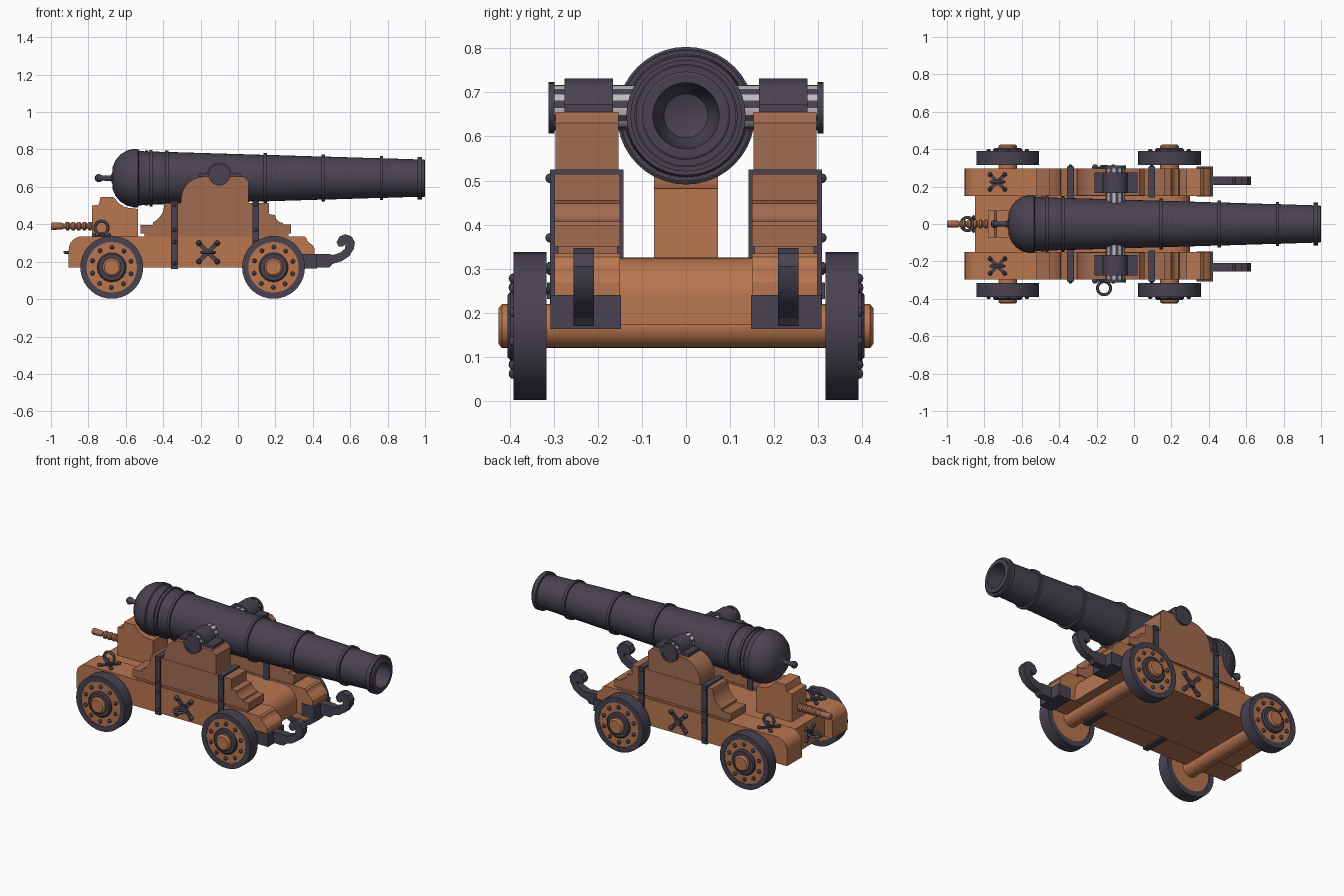
import bpy, bmesh, math
from mathutils import Matrix, Vector
from math import sin, cos, pi, radians

if "Cube" in bpy.data.objects:
    bpy.data.objects.remove(bpy.data.objects["Cube"])


def mat(name, c):
    m = bpy.data.materials.new(name)
    m.diffuse_color = (*c, 1)
    m.use_nodes = True
    m.node_tree.nodes["Principled BSDF"].inputs["Base Color"].default_value = m.diffuse_color
    return m


WOOD = mat("wood", (0.48, 0.18, 0.08))
WOOD2 = mat("dark_wood", (0.36, 0.145, 0.08))
IRON = mat("iron", (0.065, 0.055, 0.08))
STEEL = mat("steel", (0.5, 0.5, 0.5))


def finish(bm, name, m, smooth=True):
    bmesh.ops.recalc_face_normals(bm, faces=bm.faces)
    me = bpy.data.meshes.new(name)
    bm.to_mesh(me)
    bm.free()
    me.materials.append(m)
    o = bpy.data.objects.new(name, me)
    bpy.context.collection.objects.link(o)
    if smooth:
        bpy.ops.object.select_all(action='DESELECT')
        o.select_set(True)
        bpy.context.view_layer.objects.active = o
        bpy.ops.object.shade_smooth_by_angle(angle=radians(30))
    return o


def extrude(name, pts, y0, y1, m):
    """Side profile in x, z extruded from y0 to y1."""
    bm = bmesh.new()
    f = bm.faces.new([bm.verts.new((x, y0, z)) for x, z in pts])
    g = bmesh.ops.extrude_face_region(bm, geom=[f])
    vs = [v for v in g["geom"] if isinstance(v, bmesh.types.BMVert)]
    bmesh.ops.translate(bm, verts=vs, vec=(0, y1 - y0, 0))
    return finish(bm, name, m)


def lathe(name, pts, axis, loc, m, n=32, closed=False):
    """Profile of (distance along axis, radius) turned about the axis."""
    a = Vector(axis)
    bm = bmesh.new()
    vs = [bm.verts.new(a * t + Vector((0, 0, r))) for t, r in pts]
    es = [bm.edges.new(p) for p in zip(vs, vs[1:])]
    if closed:
        es.append(bm.edges.new((vs[-1], vs[0])))
    bmesh.ops.spin(bm, geom=vs + es, cent=(0, 0, 0), axis=a, angle=2 * pi, steps=n)
    bmesh.ops.remove_doubles(bm, verts=bm.verts, dist=1e-5)
    bmesh.ops.translate(bm, verts=bm.verts, vec=loc)
    return finish(bm, name, m)


def box(name, lo, hi, m):
    return extrude(name, [(lo[0], lo[2]), (hi[0], lo[2]), (hi[0], hi[2]), (lo[0], hi[2])], lo[1], hi[1], m)


def arc(cx, cz, r, a0, a1, n=8):
    return [(cx + r * cos(radians(a0 + (a1 - a0) * i / n)),
             cz + r * sin(radians(a0 + (a1 - a0) * i / n))) for i in range(n + 1)]


def studs(name, places, r):
    bm = bmesh.new()
    for p in places:
        bmesh.ops.create_uvsphere(bm, u_segments=10, v_segments=6, radius=r, matrix=Matrix.Translation(p))
    return finish(bm, name, IRON)


def cross(name, loc, normal, size):
    """X-shaped iron plate with a stud on each arm."""
    bm = bmesh.new()
    for a in (45, 135):
        R = Matrix.Rotation(radians(a), 4, 'Z')
        bmesh.ops.create_cube(bm, size=1, matrix=R @ Matrix.Diagonal((size * 2, size * 0.3, 0.014, 1)))
        for s in (1, -1):
            bmesh.ops.create_uvsphere(bm, u_segments=10, v_segments=6, radius=size * 0.2,
                                      matrix=R @ Matrix.Translation((s * size * 0.93, 0, 0.004)))
    bmesh.ops.create_cube(bm, size=1, matrix=Matrix.Diagonal((size * 0.5, size * 0.5, 0.03, 1)))
    bm.transform(Matrix.Translation(loc) @ Vector(normal).to_track_quat('Z', 'Y').to_matrix().to_4x4())
    return finish(bm, name, IRON)


def ring(name, loc, rot, r=0.035):
    bpy.ops.mesh.primitive_torus_add(location=loc, rotation=rot, major_radius=r, minor_radius=0.008,
                                     major_segments=24, minor_segments=8)
    o = bpy.context.object
    o.name = name
    o.data.materials.append(IRON)
    bpy.ops.object.shade_smooth_by_angle(angle=radians(60))


# Barrel: cascabel knob, breech dome, tapered body with raised bands, bore
prof = [(-0.767, 0), (-0.762, 0.014), (-0.75, 0.022), (-0.737, 0.02), (-0.725, 0.014), (-0.68, 0.015),
        (-0.672, 0.03), (-0.67, 0.06), (-0.655, 0.095), (-0.63, 0.125), (-0.595, 0.147), (-0.56, 0.156),
        (-0.535, 0.156), (-0.53, 0.147)]
body = lambda x: 0.144 - 0.044 * (x + 0.53) / 1.5
for x, w, h in [(-0.49, 0.008, 0.004), (-0.465, 0.009, 0.009), (-0.38, 0.009, 0.009), (0.145, 0.009, 0.011),
                (0.455, 0.009, 0.011), (0.767, 0.009, 0.011), (0.972, 0.013, 0.014)]:
    r = body(x)
    prof += [(x - w, r), (x - w, r + h), (x + w, r + h), (x + w, r)]
prof += [(0.997, 0.1), (1.0, 0.095), (1.0, 0.075), (0.7, 0.07), (0.66, 0.05), (0.64, 0)]
lathe("barrel", prof, (1, 0, 0), (0, 0, 0.647), IRON, 40)

# Bed between the cheeks, with rounded front
extrude("bed", [(-0.85, 0.172), (0.3, 0.172)] + arc(0.21, 0.235, 0.09, 0, 90) + [(-0.85, 0.325)],
        -0.155, 0.155, WOOD)
# Elevating wedge with turned handle
extrude("wedge", [(-0.78, 0.32), (-0.78, 0.5), (-0.745, 0.505), (-0.735, 0.545), (-0.665, 0.545),
                  (-0.635, 0.51), (-0.6, 0.49), (-0.535, 0.482), (-0.535, 0.32)], -0.072, 0.072, WOOD)
hp = [(-1.0, 0), (-1.0, 0.016), (-0.99, 0.02), (-0.94, 0.018), (-0.93, 0.012)]
for i in range(5):
    x = -0.925 + i * 0.03
    hp += [(x, 0.014), (x + 0.008, 0.023), (x + 0.02, 0.023), (x + 0.028, 0.013)]
lathe("wedge_handle", hp + [(-0.77, 0.013), (-0.77, 0)], (1, 0, 0), (0, 0, 0.39), WOOD2, 16)
cross("rear_plate", (-0.853, 0, 0.25), (-1, 0, 0), 0.055)
ring("rear_ring", (-0.89, 0, 0.25), (0, 0, 0))

# Axles
for nm, x in (("rear", -0.675), ("front", 0.19)):
    lathe(nm + "_axle", [(-0.425, 0), (-0.425, 0.04), (-0.417, 0.05), (0.417, 0.05), (0.425, 0.04), (0.425, 0)],
          (0, 1, 0), (x, 0, 0.17), WOOD, 24)

low = ([(-0.905, 0.17), (0.41, 0.17), (0.41, 0.27)] + arc(0.41, 0.335, 0.045, 250, 190, 5)
       + [(0.355, 0.335)] + arc(-0.835, 0.265, 0.07, 90, 180))
mid = ([(-0.52, 0.35), (0.283, 0.35), (0.283, 0.398), (0.243, 0.398)] + arc(0.243, 0.452, 0.045, 265, 185, 6)
       + [(0.165, 0.455), (0.165, 0.515), (-0.39, 0.515)] + arc(-0.5, 0.505, 0.105, 0, -65, 6)
       + [(-0.455, 0.395), (-0.52, 0.395)])
up = [(-0.305, 0.51), (0.055, 0.51), (0.055, 0.63), (0.03, 0.655)] + arc(-0.18, 0.53, 0.125, 90, 180)
cap = [(-0.21, 0.655), (0.02, 0.655), (0.02, 0.672)] + arc(-0.1, 0.665, 0.066, 6, 174, 14) + [(-0.21, 0.672)]
hook = [(0.415, 0.17), (0.49, 0.17), (0.505, 0.188), (0.555, 0.203), (0.595, 0.23), (0.62, 0.27), (0.625, 0.305),
        (0.607, 0.335), (0.575, 0.347), (0.543, 0.335), (0.527, 0.305), (0.537, 0.282), (0.558, 0.28),
        (0.575, 0.292), (0.572, 0.27), (0.55, 0.25), (0.51, 0.236), (0.49, 0.24), (0.415, 0.24)]

for s, side in ((-1, "near"), (1, "far")):
    # Stepped cheek in three layers
    extrude(side + "_lower_cheek", low, s * 0.15, s * 0.298, WOOD)
    box(side + "_cheek_packing", (-0.5, s * 0.155, 0.33), (0.27, s * 0.29, 0.352), WOOD2)
    extrude(side + "_middle_cheek", mid, s * 0.15, s * 0.298, WOOD2)
    extrude(side + "_upper_cheek", up, s * 0.153, s * 0.296, WOOD2)
    # Trunnion with fluted stripes and its cap
    t = lathe(side + "_trunnion", [(0.1, 0), (0.1, 0.052), (0.31, 0.052), (0.31, 0)], (0, s, 0),
              (-0.1, 0, 0.665), IRON, 20)
    t.data.materials.append(STEEL)
    for p in t.data.polygons:
        a = math.atan2(p.center.z - 0.665, p.center.x + 0.1)
        if abs(p.normal.y) < 0.5 and int((a + pi) / (2 * pi) * 20) % 2:
            p.material_index = 1
    lathe(side + "_trunnion_rim", [(0.298, 0.045), (0.298, 0.058), (0.312, 0.058), (0.312, 0.045)], (0, s, 0),
          (-0.1, 0, 0.665), IRON, 24, True)
    extrude(side + "_trunnion_cap", cap, s * 0.166, s * 0.275, IRON)
    # Iron straps with studs
    for nm, x in (("rear", -0.34), ("front", 0.095)):
        box(f"{side}_{nm}_strap", (x - 0.018, s * 0.142, 0.162), (x + 0.018, s * 0.308, 0.525), IRON)
        studs(f"{side}_{nm}_strap_studs", [(x, s * 0.308, z) for z in (0.505, 0.37, 0.305, 0.19)], 0.011)
    # Front bracket and hook
    box(side + "_hook_bracket", (0.335, s * 0.147, 0.164), (0.422, s * 0.307, 0.24), IRON)
    extrude(side + "_hook", hook, s * 0.209, s * 0.255, IRON)
    # Cross plates and rings
    cross(side + "_side_plate", (-0.16, s * 0.3, 0.25), (0, s, 0), 0.075)
    cross(side + "_top_plate", (-0.73, s * 0.225, 0.337), (0, 0, 1), 0.06)
    ring(side + "_top_ring", (-0.73, s * 0.225, 0.382), (pi / 2, 0, 0))
    # Wheels
    for nm, x in (("rear", -0.675), ("front", 0.19)):
        c, ax, w = (x, 0, 0.17), (0, s, 0), f"{side}_{nm}_wheel"
        lathe(w, [(0.32, 0), (0.32, 0.14), (0.388, 0.14), (0.388, 0)], ax, c, WOOD, 36)
        lathe(w + "_tyre", [(0.316, 0.135), (0.316, 0.168), (0.391, 0.168), (0.391, 0.135)], ax, c, IRON, 36, True)
        lathe(w + "_hub", [(0.38, 0.045), (0.38, 0.078), (0.398, 0.078), (0.405, 0.07), (0.405, 0.045)],
              ax, c, IRON, 32, True)
        studs(w + "_studs", [(x + 0.108 * cos(i * pi / 5 + 0.3), s * 0.39, 0.17 + 0.108 * sin(i * pi / 5 + 0.3))
                             for i in range(10)], 0.012)
ring("side_ring", (-0.16, -0.343, 0.25), (0, 0, 0))
